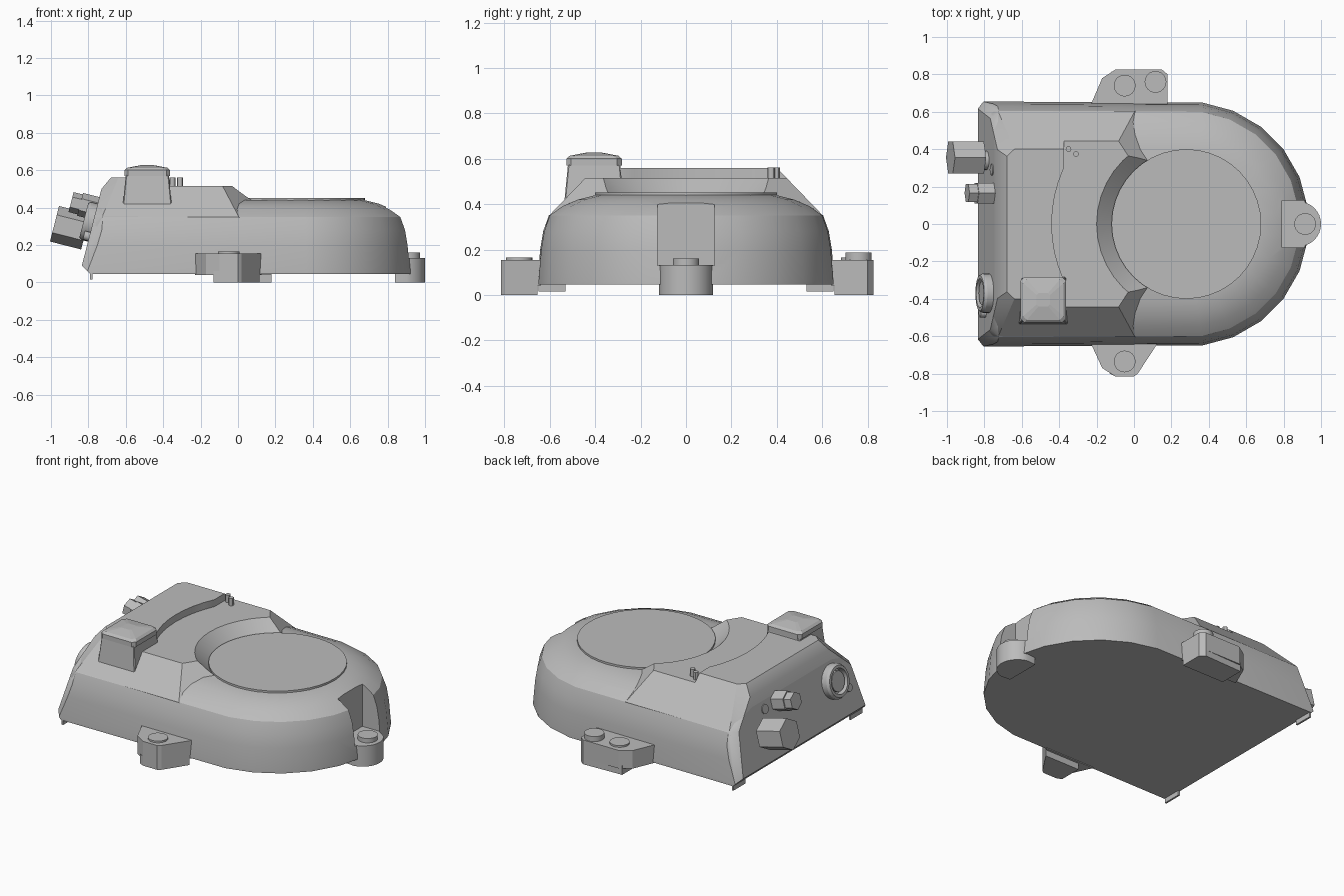
import bpy, bmesh
from math import sin, cos, pi, radians
from mathutils import Vector

cube = bpy.data.objects.get("Cube")
if cube:
    bpy.data.objects.remove(cube)

GREY = (0.5, 0.5, 0.5, 1)
grey = bpy.data.materials.new("plain grey")
grey.use_nodes = True
grey.diffuse_color = GREY
grey.node_tree.nodes["Principled BSDF"].inputs["Base Color"].default_value = GREY
CX = 0.28  # centre of the round end


def finish(name, bm):
    bmesh.ops.recalc_face_normals(bm, faces=bm.faces)
    mesh = bpy.data.meshes.new(name)
    bm.to_mesh(mesh)
    bm.free()
    mesh.materials.append(grey)
    ob = bpy.data.objects.new(name, mesh)
    bpy.context.collection.objects.link(ob)
    return ob


def activate(ob):
    bpy.ops.object.select_all(action='DESELECT')
    ob.select_set(True)
    bpy.context.view_layer.objects.active = ob


def smooth(ob):
    activate(ob)
    bpy.ops.object.shade_smooth_by_angle(angle=radians(30))
    return ob


def loft(rings):
    """Closed solid through rings of equal point count."""
    bm = bmesh.new()
    loops = [[bm.verts.new(p) for p in ring] for ring in rings]
    n = len(loops[0])
    for a, b in zip(loops, loops[1:]):
        for i in range(n):
            bm.faces.new((a[i], a[(i + 1) % n], b[(i + 1) % n], b[i]))
    bm.faces.new(loops[0])
    bm.faces.new(loops[-1])
    return bm


def prism(name, outline, z0, z1):
    return finish(name, loft([[(x, y, z) for x, y in outline] for z in (z0, z1)]))


def turned(name, origin, axis, profile, sides, spin=0.0):
    """Solid of revolution; profile holds (distance along axis, radius)."""
    axis = Vector(axis).normalized()
    side = Vector((0, 1, 0))
    other = axis.cross(side).normalized()
    rings = []
    for d, r in profile:
        angles = [2 * pi * i / sides + spin for i in range(sides)]
        rings.append([Vector(origin) + axis * d + side * r * cos(a) + other * r * sin(a)
                      for a in angles])
    return finish(name, loft(rings))


def slice_off(bm, a, b, c, outward):
    a, b, c = Vector(a), Vector(b), Vector(c)
    n = (b - a).cross(c - a).normalized()
    if n.dot(Vector(outward)) < 0:
        n = -n
    bmesh.ops.bisect_plane(bm, geom=bm.verts[:] + bm.edges[:] + bm.faces[:], dist=1e-5,
                           plane_co=a, plane_no=n, clear_outer=True)
    bmesh.ops.holes_fill(bm, edges=[e for e in bm.edges if e.is_boundary], sides=0)


def trim_end(bm):
    """Sloping rear wall with chamfered corners, shared by both body parts."""
    slice_off(bm, (-.84, 0, .07), (-.84, 1, .07), (-.73, 0, .5), (-1, 0, 0))
    slice_off(bm, (-.73, 0, .5), (-.73, 1, .5), (-.68, 0, .56), (-1, 0, 1))
    slice_off(bm, (-.835, 0, .09), (-.835, 1, .09), (-.79, 0, .045), (-1, 0, -1))
    for s in (1, -1):
        slice_off(bm, (-.84, s * .62, .07), (-.8, s * .655, .07), (-.768, s * .565, .35), (-1, s, 0))
        slice_off(bm, (-.768, s * .565, .35), (-.73, s * .6, .35), (-.735, s * .42, .48), (-1, s, 1))


def carve(ob, cutter):
    mod = ob.modifiers.new("cut", 'BOOLEAN')
    mod.operation, mod.solver, mod.object = 'DIFFERENCE', 'EXACT', cutter
    activate(ob)
    bpy.ops.object.modifier_apply(modifier=mod.name)
    bpy.data.objects.remove(cutter)


def rect(x0, x1, y0, y1):
    return [(x0, y0), (x1, y0), (x1, y1), (x0, y1)]


def arc(cx, r, start, end, steps):
    angles = [radians(start + (end - start) * i / steps) for i in range(steps + 1)]
    return [(cx + r * cos(a), r * sin(a)) for a in angles]


# Lower housing: straight sides into a faceted round end
profile = [(.045, .655), (.06, .655), (.2, .643), (.28, .63), (.35, .605),
           (.39, .55), (.42, .48), (.44, .4)]
bm = loft([[(x, y, z) for x, y in [(-.9, -r)] + arc(CX, r, -82.5, 82.5, 11) + [(-.9, r)]]
           for z, r in profile])
trim_end(bm)
housing = finish("housing", bm)
carve(housing, prism("notch_cutter", rect(.79, 1.2, -.125, .125), .13, .6))
smooth(housing)

# Raised rear block with sloping shoulders and angled front cheeks
section = [(-.6, .3), (-.603, .35), (-.4, .56), (.4, .56), (.603, .35), (.6, .3)]
bm = loft([[(x, y, z) for y, z in section] for x in (-.9, .3)])
for s in (1, -1):
    slice_off(bm, (-.08, s * .44, .515), (0, s * .61, .35), (.07, s * .36, .43), (1, s, 1))
trim_end(bm)
block = finish("raised_block", bm)
step = rect(-.375, 1, -.8, .8)[:3] + [(-.375, .8)] + arc(CX, .72, 155.4, 204.6, 8)
carve(block, prism("step_cutter", step, .515, .8))
carve(block, turned("bowl_cutter", (CX, 0, 0), (0, 0, 1), [(.44, .4), (.515, .48), (.6, .57)], 40))
smooth(block)

# Round cover
smooth(turned("round_cover", (CX, 0, 0), (0, 0, 1), [(.42, .4), (.452, .4)], 40))

# Mounting lugs with a deeper pad under each side lug
back = [(-.23, .64), (-.17, .78), (-.1, .825), (.15, .825), (.18, .8), (.18, .64)]
front = [(-.23, -.64), (-.17, -.77), (-.1, -.815), (0, -.815), (.02, -.8), (.125, -.64)]
prism("back_lug", back, .04, .155)
prism("front_lug", front, .04, .155)
prism("back_lug_pad", [(-.12, .655), (-.12, .815)] + back[3:5] + [(.18, .655)], 0, .06)
prism("front_lug_pad", [(-.13, -.655), (-.13, -.8)] + front[2:5] + [(.115, -.655)], 0, .06)
smooth(prism("end_lug", [(.84, -.113)] + arc(.88, .12, -80, 80, 14) + [(.84, .113)], 0, .132))

# Bolt heads
for name, x, y, z in (("front_bolt", -.05, -.735, .166), ("back_bolt", -.05, .74, .166),
                      ("back_corner_bolt", .115, .76, .187), ("end_bolt", .915, 0, .16)):
    smooth(turned(name, (x, y, 0), (0, 0, 1), [(.1, .058), (z, .058)], 24))

# Square cap on its tapered stand
def square_ring(h, z, c=.02):
    pts = [(h, c - h), (h, h - c), (h - c, h), (c - h, h),
           (-h, h - c), (-h, c - h), (c - h, -h), (h - c, -h)]
    return [(x - .485, y - .405, z) for x, y in pts]

finish("cap_stand", loft([square_ring(.132, .4, .005), square_ring(.115, .575, .005)]))
finish("square_cap", loft([square_ring(.122, .57), square_ring(.122, .6),
                           square_ring(.108, .613), square_ring(.035, .627, .01)]))

# Two small pins on the lowered deck
for name, x, y in (("left_pin", -.35, .4), ("right_pin", -.31, .375)):
    smooth(turned(name, (x, y, 0), (0, 0, 1), [(.5, .015), (.562, .015)], 12))

# Fittings standing square to the sloping rear wall
OUT = (-.43, 0, .11)

def fitting(name, y, z, profile, sides, spin=0.0):
    x = -.84 + .11 * (z - .07) / .43
    return smooth(turned(name, (x, y, z), OUT, profile, sides, spin))

fitting("large_hex_neck", .34, .275, [(-.02, .05), (.04, .05)], 20)
fitting("large_hex_plug", .355, .265, [(.025, .098), (.197, .098)], 6, pi / 6)
fitting("small_hex_plug", .165, .395, [(-.02, .063), (.09, .063)], 6, pi / 6)
fitting("small_hex_tip", .165, .395, [(.08, .055), (.14, .055)], 6, pi / 6)
fitting("wall_button", .29, .39, [(-.01, .03), (.006, .03)], 16)
fitting("port_ring", -.37, .32, [(-.01, .105), (.035, .105), (.05, .095), (.05, .078), (.012, .078)], 28)
fitting("port_disc", -.37, .32, [(0, .062), (.04, .062)], 24)
fitting("port_pin", -.475, .245, [(-.01, .025), (.03, .025)], 14)

# Small tabs under the rear edge
for side, s in (("left", 1), ("right", -1)):
    prism(side + "_rear_tab", rect(-.79, -.778, *sorted((s * .53, s * .65))), .015, .06)
